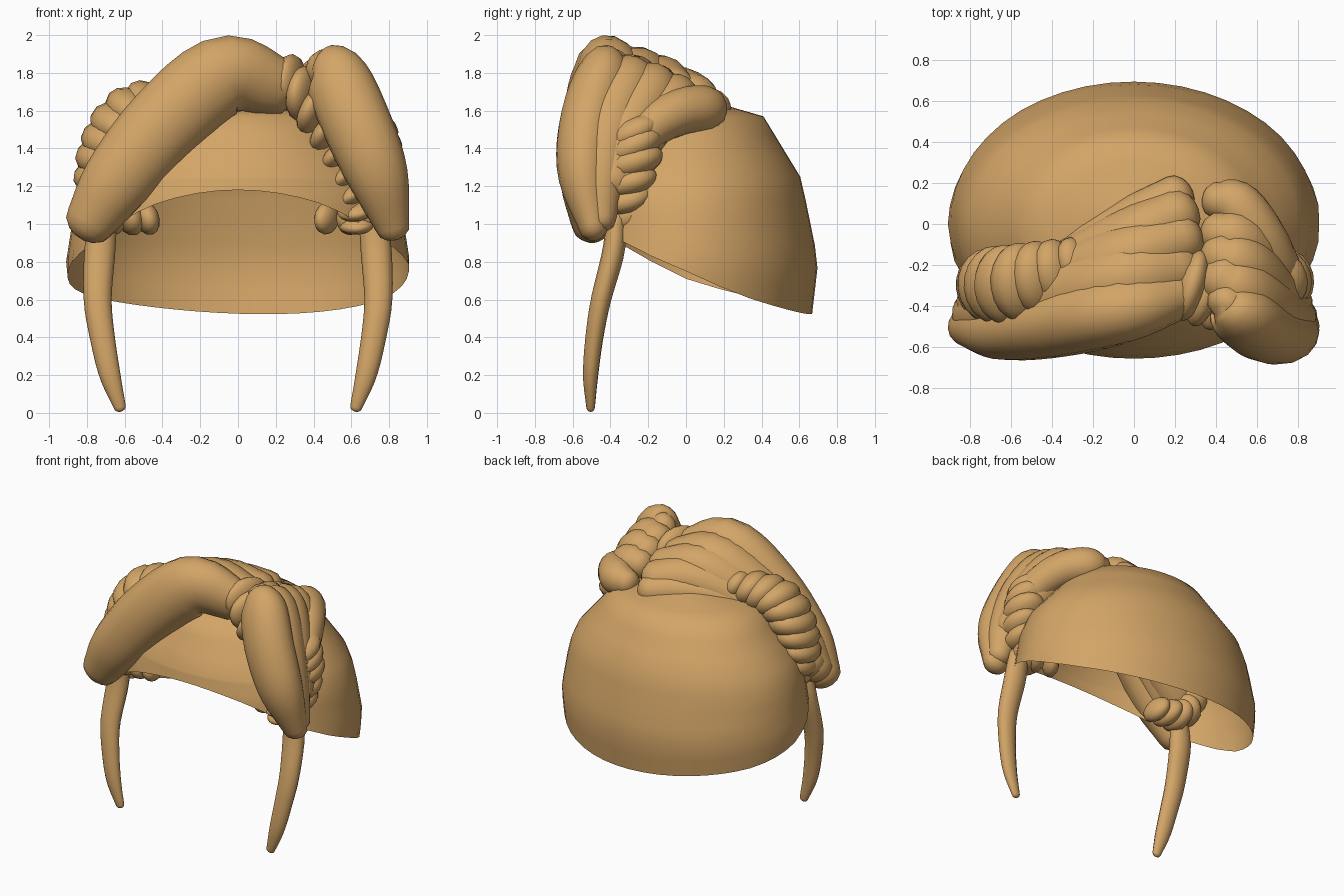
import bpy, bmesh, math
from mathutils import Vector, Matrix

if "Cube" in bpy.data.objects:
    bpy.data.objects.remove(bpy.data.objects["Cube"])

hair = bpy.data.materials.new("golden_tan")
hair.diffuse_color = (0.65, 0.375, 0.135, 1)
hair.use_nodes = True
hair.node_tree.nodes["Principled BSDF"].inputs["Base Color"].default_value = hair.diffuse_color


def finish(bm, name, angle=50):
    bmesh.ops.recalc_face_normals(bm, faces=bm.faces)
    me = bpy.data.meshes.new(name)
    bm.to_mesh(me)
    bm.free()
    ob = bpy.data.objects.new(name, me)
    bpy.context.collection.objects.link(ob)
    me.materials.append(hair)
    bpy.ops.object.select_all(action='DESELECT')
    ob.select_set(True)
    bpy.context.view_layer.objects.active = ob
    bpy.ops.object.shade_smooth_by_angle(angle=math.radians(angle))
    return ob


def spline(pts, t):
    """Catmull-Rom sample of (x, y, z, radius) points at t in 0..1."""
    p = [Vector(q) for q in pts]
    p = [2 * p[0] - p[1]] + p + [2 * p[-1] - p[-2]]
    f = t * (len(pts) - 1)
    i = min(int(f), len(pts) - 2)
    u = f - i
    a, b, c, d = p[i:i + 4]
    return 0.5 * (2 * b + (c - a) * u + (2 * a - 5 * b + 4 * c - d) * u * u
                  + (3 * b - a - 3 * c + d) * u ** 3)


def frame(pts, t):
    tan = (spline(pts, min(t + .01, 1)) - spline(pts, max(t - .01, 0))).to_3d().normalized()
    side = tan.cross(Vector((0, 1, 0.2))).normalized()
    return tan, side, tan.cross(side)


def lock(name, pts, sides=16, steps=18, flat=1.0):
    """Tapering lock of hair with rounded ends; flat scales its depth."""
    bm = bmesh.new()
    stations = []
    for i in range(steps + 1):
        t = i / steps
        q = spline(pts, t)
        stations.append((q.to_3d(), q[3], frame(pts, t)))
    first, last = stations[0], stations[-1]

    def cap(s, sign):
        return [(s[0] + s[2][0] * sign * s[1] * .75 * math.sin(a), s[1] * math.cos(a), s[2])
                for a in (.5, 1.0, 1.35)]
    stations = cap(first, -1)[::-1] + stations + cap(last, 1)
    rings = []
    for c, r, (tan, u, v) in stations:
        rings.append([bm.verts.new(c + r * (u * math.cos(a) + v * flat * math.sin(a)))
                      for a in (2 * math.pi * k / sides for k in range(sides))])
    for r0, r1 in zip(rings, rings[1:]):
        for k in range(sides):
            m = (k + 1) % sides
            bm.faces.new((r0[k], r0[m], r1[m], r1[k]))
    bm.faces.new(rings[0])
    bm.faces.new(rings[-1])
    return finish(bm, name)


def braid(name, pts, count, tilt=.4, lean=0, thick=.75, fade=0):
    """Row of flattened, tilted coils following a path; fade straightens them."""
    bm = bmesh.new()
    for i in range(count):
        t = i / (count - 1)
        q = spline(pts, t)
        tan, u, v = frame(pts, t)
        rot = (Matrix((tan, u, v)).transposed() @ Matrix.Rotation(tilt * (1 - fade * t), 3, 'Z')
               @ Matrix.Rotation(lean, 3, 'Y'))
        m = Matrix.Translation(q.to_3d()) @ rot.to_4x4() @ Matrix.Diagonal(
            (q[3] * thick, q[3], q[3] * 1.2, 1))
        bmesh.ops.create_uvsphere(bm, u_segments=14, v_segments=10, radius=1, matrix=m)
    return finish(bm, name)


def table(rows, x):
    """Linear interpolation in a small table; returns the remaining columns."""
    for a, b in zip(rows, rows[1:]):
        if x <= b[0]:
            f = max(0, (x - a[0]) / (b[0] - a[0]))
            return [p + (q - p) * f for p, q in zip(a[1:], b[1:])]
    return rows[-1][1:]


# Cap: open shell; height -> half width, back depth, front depth
profile = [(.5, .88, .665, .65), (.8, .91, .70, .69), (1.12, .86, .635, .67), (1.25, .80, .605, .645),
           (1.57, .53, .41, .46), (1.625, .28, .22, .25), (1.68, 0, 0, 0)]
# Rim height by direction: -1 is the front, 1 is the back
rim = [(-1, 1.18), (-.85, 1.1), (-.55, .92), (-.25, .81), (0, .73), (.25, .665), (.5, .61), (1, .525)]
bm = bmesh.new()
N = 48
cols = []
for k in range(N):
    a = 2 * math.pi * k / N
    s, c = math.sin(a), math.cos(a)
    z0 = table(rim, s)[0] + .02 * c * (1 - abs(s)) - .03 * c * max(s, 0)
    levels = [z0 + (1.25 - z0) * j / 6 for j in range(6)] + [1.25, 1.36, 1.47, 1.57, 1.6, 1.625, 1.655]
    col = []
    for z in levels:
        w, back, front = table(profile, z)
        col.append(bm.verts.new((w * c, s * (back if s > 0 else front), z)))
    cols.append(col)
top = bm.verts.new((0, 0, 1.68))
for k in range(N):
    p, q = cols[k], cols[(k + 1) % N]
    for j in range(len(p) - 1):
        bm.faces.new((p[j], q[j], q[j + 1], p[j + 1]))
    bm.faces.new((p[-1], q[-1], top))
finish(bm, "cap")

# Fringe locks swept to the left, front to back
left = [
    [(.2, -.34, 1.73, .16), (-.07, -.41, 1.785, .215), (-.37, -.475, 1.55, .215),
     (-.63, -.51, 1.24, .19), (-.785, -.5, 1.01, .135)],
    [(.22, -.22, 1.72, .14), (-.05, -.27, 1.75, .19), (-.35, -.36, 1.56, .19),
     (-.63, -.42, 1.27, .17), (-.78, -.44, 1.07, .12)],
    [(.24, -.07, 1.70, .13), (-.03, -.16, 1.73, .165), (-.32, -.27, 1.56, .17),
     (-.6, -.34, 1.3, .16), (-.76, -.39, 1.12, .12)],
    [(.22, .05, 1.66, .13), (0, -.06, 1.68, .15), (-.3, -.2, 1.56, .14), (-.55, -.3, 1.35, .12)],
    [(.21, .14, 1.61, .105), (0, .02, 1.62, .12), (-.3, -.15, 1.54, .11), (-.55, -.27, 1.35, .1)]]
for i, p in enumerate(left):
    lock(f"left_fringe_{i + 1}", p, flat=1 if i else .82)

# Fringe locks swept to the right, front to back
right = [
    [(.44, -.37, 1.83, .10), (.515, -.43, 1.78, .17), (.62, -.51, 1.55, .185),
     (.735, -.54, 1.27, .165), (.82, -.49, .98, .09)],
    [(.42, -.26, 1.78, .12), (.52, -.32, 1.72, .165), (.64, -.41, 1.52, .17),
     (.75, -.45, 1.25, .135), (.82, -.45, 1.02, .08)],
    [(.41, -.15, 1.74, .11), (.52, -.2, 1.69, .155), (.65, -.32, 1.49, .155), (.77, -.39, 1.22, .11)],
    [(.4, -.04, 1.69, .1), (.51, -.08, 1.65, .14), (.65, -.22, 1.49, .13), (.76, -.33, 1.25, .1)],
    [(.4, .12, 1.61, .09), (.5, .09, 1.61, .125), (.61, -.05, 1.59, .125),
     (.70, -.2, 1.5, .11), (.77, -.3, 1.35, .08)]]
for i, p in enumerate(right):
    lock(f"right_fringe_{i + 1}", p, flat=1 if i else .85)

# Coiled braids beside and behind the fringe
braid("left_braid", [(-.2, -.15, 1.68, .08), (-.4, -.24, 1.64, .14), (-.58, -.29, 1.57, .165),
                     (-.69, -.3, 1.4, .16), (-.74, -.31, 1.2, .13), (-.67, -.33, 1.06, .115),
                     (-.48, -.33, 1.03, .09)], 14, .4, .2, .7)
braid("right_outer_braid", [(.72, -.28, 1.48, .13), (.74, -.28, 1.35, .14), (.745, -.31, 1.18, .12),
                            (.68, -.33, 1.06, .11), (.47, -.32, 1.03, .085)], 8, -.1, .45, .65)
braid("right_inner_braid", [(.28, -.3, 1.75, .15), (.38, -.34, 1.64, .15), (.48, -.38, 1.46, .12),
                            (.56, -.4, 1.27, .1), (.62, -.4, 1.12, .105), (.63, -.37, 1.0, .1)],
      9, .75, 0, .5, 1)

# Long thin strands hanging at each side
for name, m in (("left_strand", -1), ("right_strand", 1)):
    lock(name, [(m * .715, -.37, 1.02, .075), (m * .732, -.385, .85, .082), (m * .743, -.45, .6, .074),
                (m * .718, -.485, .4, .066), (m * .678, -.505, .2, .056),
                (m * .625, -.505, .03, .032)], sides=12, flat=.72)
